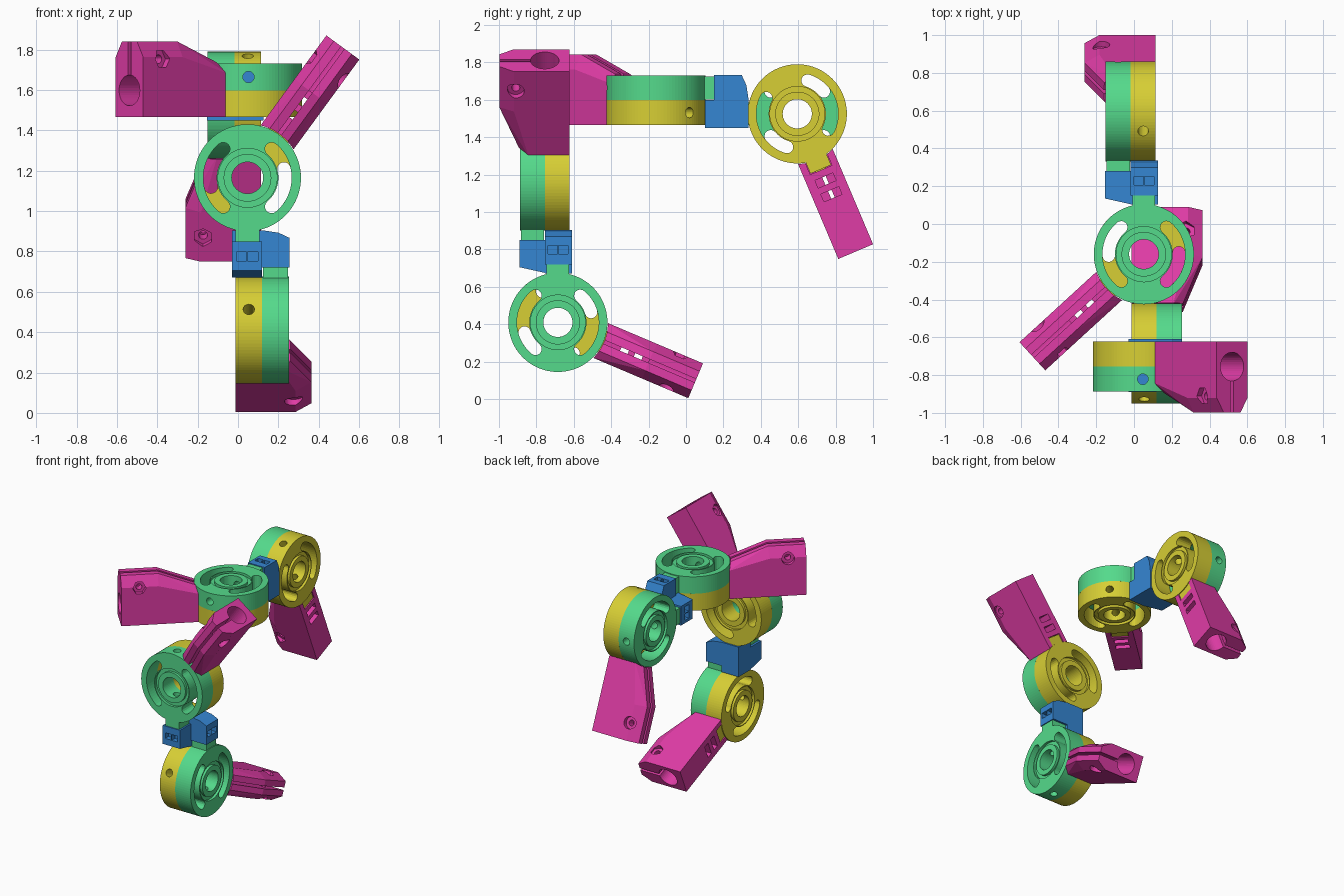
import bpy, bmesh, math
from mathutils import Matrix, Vector

if "Cube" in bpy.data.objects:
    bpy.data.objects.remove(bpy.data.objects["Cube"])

COL = bpy.context.scene.collection


def material(name, rgb):
    m = bpy.data.materials.new(name)
    m.diffuse_color = (*rgb, 1)
    m.use_nodes = True
    m.node_tree.nodes["Principled BSDF"].inputs["Base Color"].default_value = m.diffuse_color
    return m


GREEN = material("green", (0.09, 0.70, 0.26))
YELLOW = material("yellow", (0.68, 0.62, 0.035))
BLUE = material("blue", (0.036, 0.24, 0.65))
PINK = material("pink", (0.74, 0.045, 0.38))


def new_obj(name, bm):
    bmesh.ops.recalc_face_normals(bm, faces=bm.faces)
    me = bpy.data.meshes.new(name)
    bm.to_mesh(me)
    bm.free()
    o = bpy.data.objects.new(name, me)
    COL.objects.link(o)
    return o


def prism(pts, z0, z1):
    bm = bmesh.new()
    f = bm.faces.new([bm.verts.new((x, y, z0)) for x, y in pts])
    g = bmesh.ops.extrude_face_region(bm, geom=[f])["geom"]
    for v in g:
        if isinstance(v, bmesh.types.BMVert):
            v.co.z = z1
    return new_obj("helper", bm)


def box(x0, x1, y0, y1, z0, z1):
    return prism([(x0, y0), (x1, y0), (x1, y1), (x0, y1)], z0, z1)


def hull(points):
    bm = bmesh.new()
    for p in points:
        bm.verts.new(p)
    r = bmesh.ops.convex_hull(bm, input=bm.verts)
    bmesh.ops.dissolve_limit(bm, angle_limit=0.01, verts=bm.verts, edges=bm.edges)
    return new_obj("helper", bm)


def circle(r, n):
    return [(r * math.cos(2 * math.pi * i / n), r * math.sin(2 * math.pi * i / n)) for i in range(n)]


def rod(r, n, start, end):
    """Cylinder between two points."""
    a, b = Vector(start), Vector(end)
    o = prism(circle(r, n), 0, (b - a).length)
    q = (b - a).to_track_quat('Z', 'Y').to_matrix().to_4x4()
    o.data.transform(Matrix.Translation(a) @ q)
    return o


def combine(o, others, op):
    for c in others:
        m = o.modifiers.new("bool", 'BOOLEAN')
        m.operation, m.solver, m.object = op, 'EXACT', c
        dg = bpy.context.evaluated_depsgraph_get()
        me = bpy.data.meshes.new_from_object(o.evaluated_get(dg))
        o.modifiers.clear()
        o.data = me
        bpy.data.objects.remove(c)
    return o


def finish(o, mat):
    """Keep only the mesh, in one colour."""
    me = o.data
    me.materials.clear()
    me.materials.append(mat)
    for p in me.polygons:
        p.material_index = 0
        p.use_smooth = False
    bpy.data.objects.remove(o)
    return me


def place(name, me, mat):
    o = bpy.data.objects.new(name, me)
    COL.objects.link(o)
    o.matrix_world = mat


def arc_slot(mid):
    """Rounded arc opening in the drum face."""
    R, w, h = 0.186, 0.033, math.radians(50)
    pts = []
    for i in range(21):
        t = mid - h + 2 * h * i / 20
        pts.append(((R + w) * math.cos(t), (R + w) * math.sin(t)))
    for sgn in (1, -1):
        t = mid + sgn * h
        c = Vector((math.cos(t), math.sin(t))) * R
        base = t if sgn > 0 else t + math.pi
        for i in range(1, 8):
            k = base + math.pi * i / 8
            pts.append((c.x + w * math.cos(k), c.y + w * math.sin(k)))
        if sgn > 0:
            for i in range(21):
                s = mid + h - 2 * h * i / 20
                pts.append(((R - w) * math.cos(s), (R - w) * math.sin(s)))
    return prism(pts, -0.1, 0.3)


# Drum half: disc with neck along +x, bore, arc slots, face groove and radial hole
H = 0.133
disc = prism(circle(0.265, 96), 0, H)
combine(disc, [box(0.2, 0.322, -0.06, 0.06, 0.004, H - 0.006),
               box(0.25, 0.345, -0.03, 0.03, 0.02, H - 0.02)], 'UNION')
groove = prism(circle(0.146, 64), H - 0.02, H + 0.1)
combine(groove, [prism(circle(0.118, 64), 0, 0.4)], 'DIFFERENCE')
combine(disc, [prism(circle(0.078, 48), -0.1, 0.3), arc_slot(math.pi / 2), arc_slot(-math.pi / 2),
               groove, rod(0.028, 24, (-0.3, 0, H / 2), (0.4, 0, H / 2))], 'DIFFERENCE')
half_green = finish(disc, GREEN)
half_yellow = half_green.copy()
half_yellow.transform(Matrix.Rotation(math.pi, 4, 'X'))
half_yellow.materials[0] = YELLOW

# Clamp arm: tapered body with tube socket, split, slots and bolt hole
pts = []
for s in (1, -1):
    for x, z in ((0.235, -H), (0.80, -H), (0.80, 0.165), (0.535, 0.165), (0.235, 0.085)):
        pts.append((x, 0.101 * s, z))
    for x, z in ((0.80, 0.243), (0.53, 0.243), (0.235, 0.128)):
        pts.append((x, 0.055 * s, z))
arm = hull(pts)
combine(arm, [prism(circle(0.268, 96), -0.3, 0.4),
              box(0.2, 0.326, -0.063, 0.063, -0.2, 0.002),
              rod(0.076, 40, (0.53, 0, 0), (0.9, 0, 0)),
              box(0.2, 0.9, -0.01, 0.01, 0.01, 0.4),
              box(0.365, 0.409, -0.052, 0.052, -0.2, 0.03),
              box(0.445, 0.489, -0.052, 0.052, -0.2, 0.03),
              rod(0.022, 20, (0.67, -0.2, 0.155), (0.67, 0.2, 0.155)),
              rod(0.048, 6, (0.67, 0.07, 0.155), (0.67, 0.2, 0.155)),
              rod(0.045, 28, (0.67, -0.07, 0.155), (0.67, -0.2, 0.155))], 'DIFFERENCE')
arm_mesh = finish(arm, PINK)

# Connector: two stepped blocks at right angles; axes (b, a, u)
E = 0.134
core = box(-0.075, 0.07, -0.15, 0, 0.262, 0.495)
side_b = hull([(b, a, u) for a in (-0.15, 0)
               for b, u in ((0.06, 0.265), (0.07, 0.265), (0.205, 0.295), (0.205, 0.44), (0.06, 0.44))])
side_a = hull([(b, a, u) for b in (-0.075, 0.07)
               for a, u in ((-0.01, 0.495), (0.0, 0.495), (0.08, 0.483), (E, 0.458), (E, 0.31), (-0.01, 0.31))])
combine(core, [side_b, side_a], 'UNION')
cuts = []
for s in (-1, 1):
    c = 0.028 * s
    cuts.append(box(0.165, 0.3, -0.075 + c - 0.025, -0.075 + c + 0.025, 0.343, 0.388))
    cuts.append(box(c - 0.025, c + 0.025, E - 0.04, 0.3, 0.366, 0.411))
combine(core, cuts, 'DIFFERENCE')
connector_mesh = finish(core, BLUE)


def frame(x, n, origin):
    x, n = Vector(x).normalized(), Vector(n)
    y = n.cross(x)
    m = Matrix((x, y, n)).transposed().to_4x4()
    return Matrix.Translation(origin) @ m


def joint(name, center, n, link, arm_dir):
    """Two drum halves, the green facing the connector, the yellow facing its arm."""
    place(name + "_drum_green", half_green, frame(link, n, center))
    place(name + "_drum_yellow", half_yellow, frame(arm_dir, n, center))
    place(name + "_clamp_arm", arm_mesh, frame(arm_dir, n, center))


def pair(name, center, u, na, nb, arm_a, arm_b):
    """Two joints at right angles; arm directions as (u, sideways) in each drum plane."""
    u, na, nb, c = Vector(u), Vector(na), Vector(nb), Vector(center)
    joint(name + "_first", c, na, u, u * arm_a[0] + nb * arm_a[1])
    c2 = c + u * 0.755 - na * 0.073 + nb * 0.07
    joint(name + "_second", c2, nb, -u, u * arm_b[0] + na * arm_b[1])
    m = Matrix((nb, na, u)).transposed().to_4x4()
    place(name + "_connector", connector_mesh, Matrix.Translation(c) @ m)


# Lower upright pair and upper lying pair
pair("lower", (0.12, -0.685, 0.41), (0, 0, 1), (1, 0, 0), (0, -1, 0),
     (-0.39, -0.92), (0.806, 0.59))
pair("upper", (0.052, -0.16, 1.598), (0, 1, 0), (0, 0, 1), (-1, 0, 0),
     (-0.675, 0.737), (0.39, -0.92))
